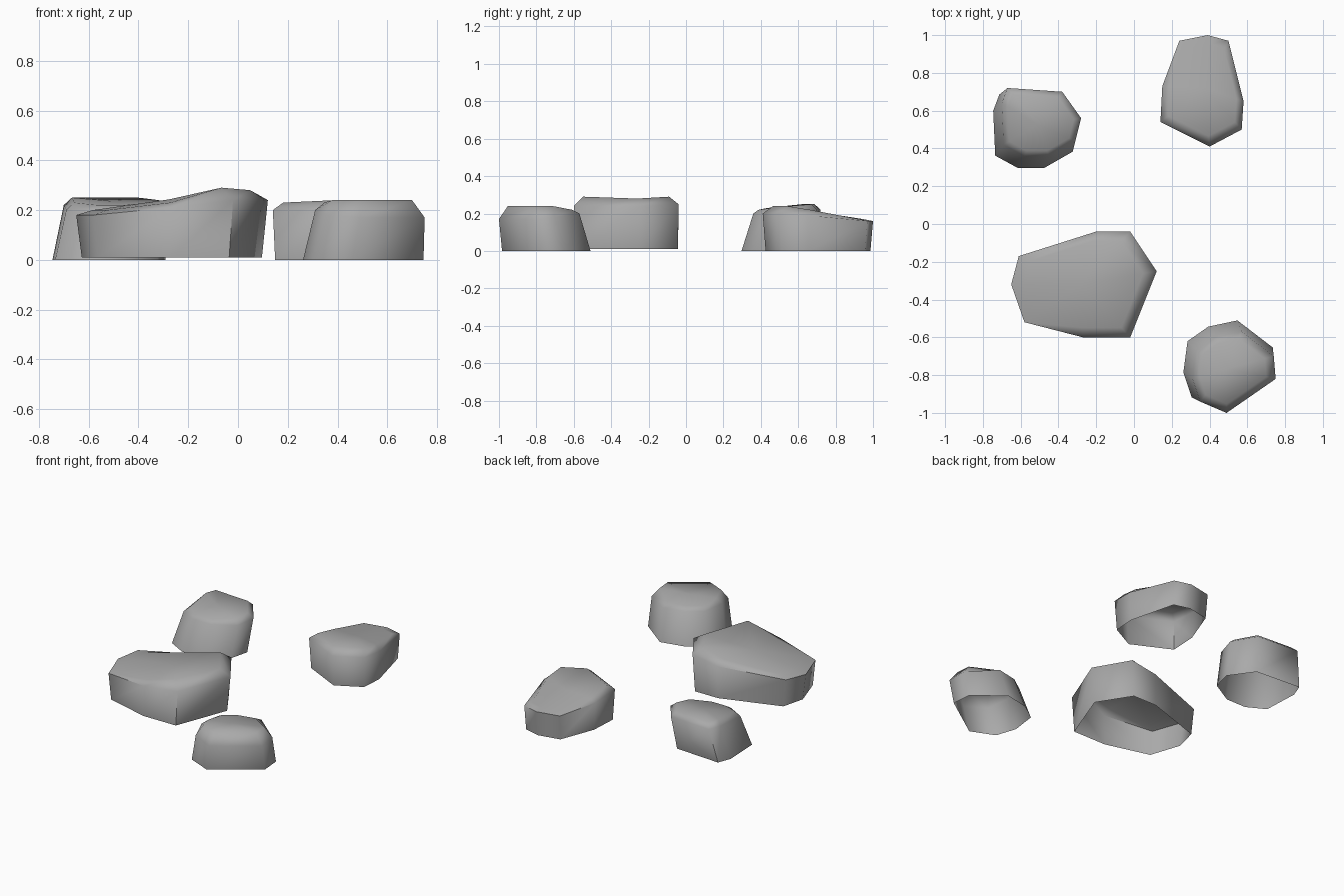
import bpy
import bmesh
from math import radians
from mathutils import Vector

if "Cube" in bpy.data.objects:
    bpy.data.objects.remove(bpy.data.objects["Cube"], do_unlink=True)

stone = bpy.data.materials.new("stone grey")
stone.use_nodes = True
colour = (0.4, 0.4, 0.4, 1)
stone.diffuse_color = colour
stone.node_tree.nodes["Principled BSDF"].inputs["Base Color"].default_value = colour


def bridge(bm, lower, upper):
    """Join two rings of equal length with quads."""
    count = len(lower)
    for i in range(count):
        j = (i + 1) % count
        bm.faces.new((lower[i], lower[j], upper[j], upper[i]))


def rock(name, rim, base_scale, base_shift, cap_scale, base_z=0.0):
    """Hollow stone: rim holds (x, y, shoulder height, cap height), anticlockwise."""
    bm = bmesh.new()
    centre = sum((Vector(p[:2]) for p in rim), Vector((0, 0))) / len(rim)

    def ring(scale, shift, height):
        verts = []
        for p in rim:
            offset = Vector(p[:2]) - centre
            x = centre.x + offset.x * scale[0] + shift[0]
            y = centre.y + offset.y * scale[1] + shift[1]
            verts.append(bm.verts.new((x, y, height(p))))
        return verts

    base = ring(base_scale, base_shift, lambda p: base_z)
    shoulder = ring((1, 1), (0, 0), lambda p: p[2])
    cap = ring((cap_scale, cap_scale), (0, 0), lambda p: p[3])
    bridge(bm, base, shoulder)
    bridge(bm, shoulder, cap)

    # Crown closing the top; the underside stays open
    mean = sum((v.co for v in cap), Vector()) / len(cap)
    crown = bm.verts.new(mean)
    for i, vert in enumerate(cap):
        bm.faces.new((vert, cap[(i + 1) % len(cap)], crown))

    mesh = bpy.data.meshes.new(name)
    bm.to_mesh(mesh)
    bm.free()
    mesh.materials.append(stone)
    obj = bpy.data.objects.new(name, mesh)
    bpy.context.collection.objects.link(obj)
    bpy.ops.object.select_all(action="DESELECT")
    obj.select_set(True)
    bpy.context.view_layer.objects.active = obj
    bpy.ops.object.shade_smooth_by_angle(angle=radians(65))


# Large wedge-shaped stone, rising to the right
rock("large_rock", [
    (-.65, -.32, .18, .2), (-.58, -.52, .18, .2), (-.27, -.6, .21, .23),
    (-.02, -.6, .24, .29), (.12, -.25, .24, .28), (-.02, -.04, .25, .29),
    (-.2, -.04, .22, .25), (-.61, -.17, .19, .2),
], (.94, .99), (0, 0), .82, base_z=.01)

# Stone with a foot spreading to the front and one side
rock("back_left_rock", [
    (-.7, .64, .22, .25), (-.69, .42, .2, .23), (-.58, .36, .2, .22),
    (-.45, .36, .2, .22), (-.31, .44, .2, .23), (-.28, .56, .21, .24),
    (-.38, .7, .22, .25), (-.67, .72, .22, .25),
], (1.08, 1.08), (-.03, -.05), .83)

# Long stone sloping down to the back
rock("back_right_rock", [
    (.14, .54, .2, .23), (.4, .41, .2, .24), (.57, .5, .2, .24),
    (.58, .65, .19, .22), (.5, .97, .16, .17), (.39, 1, .16, .17),
    (.24, .97, .16, .17), (.15, .73, .18, .2),
], (.96, .95), (0, 0), .82)

# Rounded stone at the front
rock("front_rock", [
    (.31, -.82, .2, .23), (.35, -.94, .18, .24), (.49, -1, .17, .24),
    (.75, -.82, .17, .24), (.74, -.7, .18, .24), (.57, -.57, .2, .22),
    (.43, -.6, .2, .22), (.33, -.67, .2, .22),
], (1.1, 1.1), (-.03, .04), .8)
